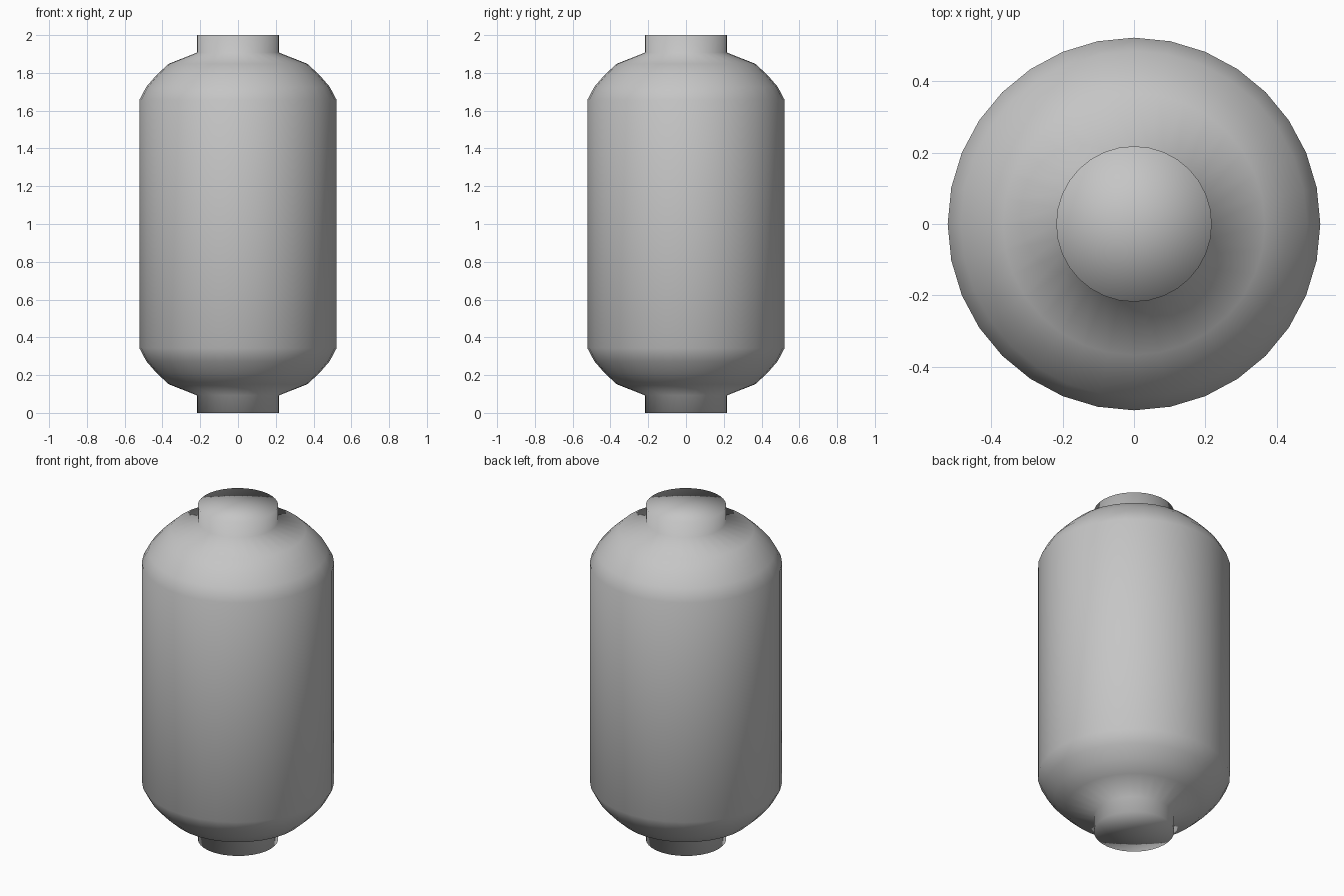
import bpy, bmesh, math

cube = bpy.data.objects.get("Cube")
if cube:
    bpy.data.objects.remove(cube, do_unlink=True)

HEIGHT = 2.0
SIDES = 32

# Plain grey finish
grey = bpy.data.materials.new("grey")
grey.use_nodes = True
colour = (0.56, 0.56, 0.56, 1)
grey.diffuse_color = colour
grey.node_tree.nodes["Principled BSDF"].inputs["Base Color"].default_value = colour

# Upper half profile: cap centre, neck, shoulder, wall (radius, height)
upper = [(0, HEIGHT), (0.218, HEIGHT), (0.218, 1.907), (0.367, 1.848),
         (0.43, 1.79), (0.485, 1.727), (0.522, 1.657)]
profile = upper + [(r, HEIGHT - z) for r, z in reversed(upper)]

# Turn the profile around the upright axis
bm = bmesh.new()
verts = [bm.verts.new((r, 0, z)) for r, z in profile]
edges = [bm.edges.new(pair) for pair in zip(verts, verts[1:])]
bmesh.ops.spin(bm, geom=verts + edges, cent=(0, 0, 0), axis=(0, 0, 1),
               angle=math.tau, steps=SIDES, use_merge=True)
bmesh.ops.remove_doubles(bm, verts=bm.verts, dist=0.0001)
bmesh.ops.recalc_face_normals(bm, faces=bm.faces)
for face in bm.faces:
    face.smooth = True

mesh = bpy.data.meshes.new("tank_body")
bm.to_mesh(mesh)
bm.free()
mesh.materials.append(grey)
tank = bpy.data.objects.new("tank_body", mesh)
bpy.context.collection.objects.link(tank)
